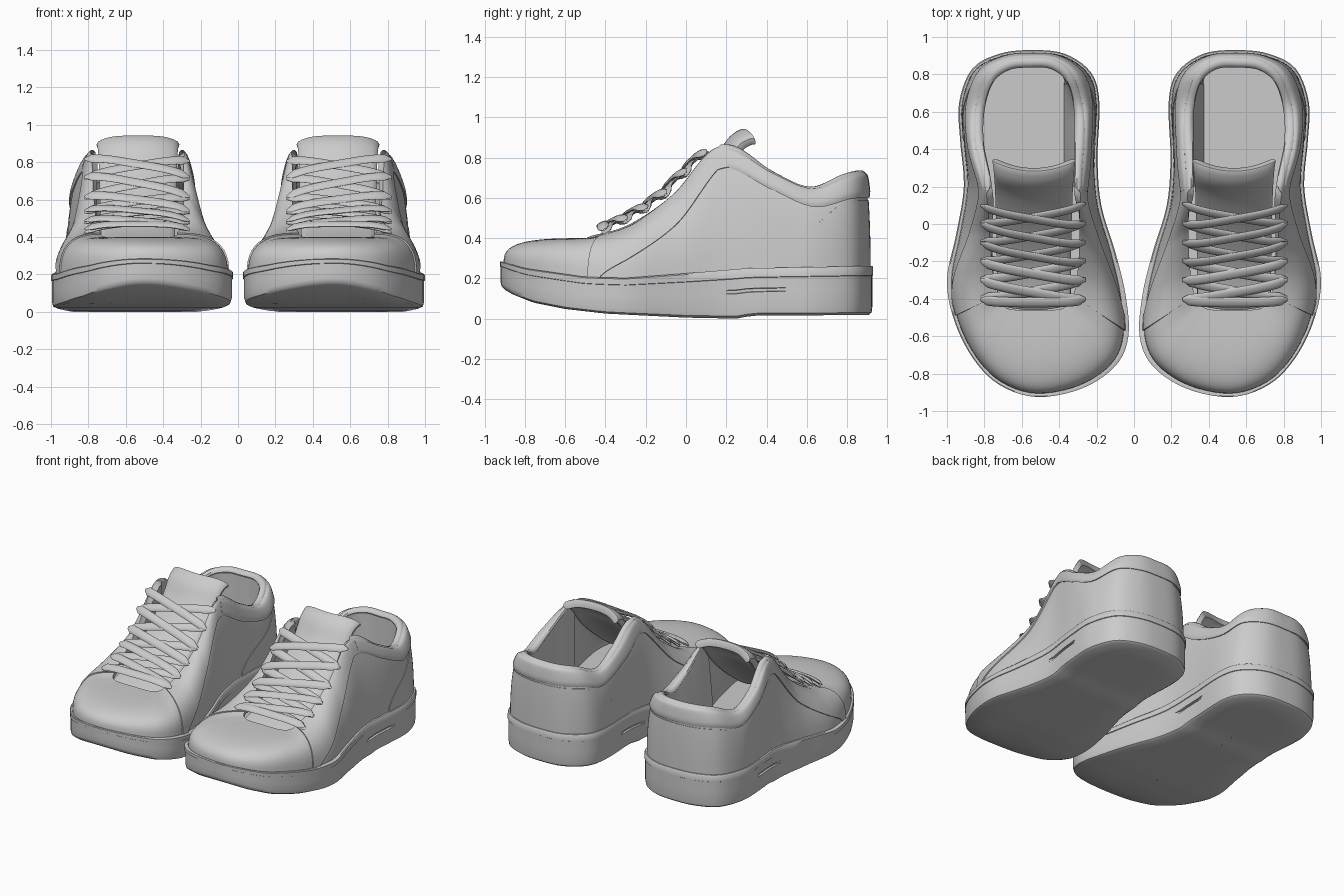
import bpy
import math
from math import sin, cos, pi
from mathutils import Vector

cube = bpy.data.objects.get("Cube")
if cube:
    bpy.data.objects.remove(cube)

grey = bpy.data.materials.new("plain_grey")
grey.use_nodes = True
grey.diffuse_color = (0.6, 0.6, 0.6, 1)
grey.node_tree.nodes["Principled BSDF"].inputs["Base Color"].default_value = grey.diffuse_color

# Sole outline, from the toe round the outer side, heel and inner side
OUTLINE = [(.52, -.925), (.72, -.86), (.86, -.72), (.96, -.52), (1, -.3), (.95, -.05),
           (.91, .2), (.93, .45), (.935, .65), (.865, .83), (.72, .91), (.55, .93),
           (.37, .91), (.23, .81), (.185, .65), (.195, .35), (.175, .1), (.1, -.15),
           (.045, -.38), (.03, -.6), (.1, -.76), (.28, -.88)]
# Matching edge of the throat and collar
THROAT = [(.53, -.46, .4), (.6, -.46, .4), (.68, -.45, .4), (.73, -.4, .41),
          (.755, -.25, .47), (.77, -.05, .62), (.785, .17, .85), (.845, .42, .72),
          (.84, .62, .64), (.78, .79, .7), (.68, .865, .72), (.56, .88, .72),
          (.43, .87, .72), (.33, .79, .7), (.28, .62, .64), (.275, .42, .72),
          (.29, .17, .85), (.29, -.05, .62), (.3, -.25, .47), (.33, -.4, .41),
          (.38, -.45, .4), (.45, -.46, .4)]
# Roundness of the wall at each station, toe to heel; mirrored for the inner side
ROUND = [1, 1, 1, .9, .65, .45, .4, .7, .7, .7, .65, .65]
COUNT = len(OUTLINE)
SOLE_TOP = [(-.92, .285), (-.8, .25), (-.5, .207), (-.3, .202), (0, .225), (.3, .25), (.93, .262)]
SOLE_BASE = [(-.92, .155), (-.86, .12), (-.76, .08), (-.6, .048), (-.4, .025), (0, .005),
             (.25, 0), (.33, .015), (.93, .018)]


def level(keys, y):
    """Height at y, read from a short list of keys."""
    if y <= keys[0][0]:
        return keys[0][1]
    for (a, p), (b, q) in zip(keys, keys[1:]):
        if y <= b:
            return p + (q - p) * (y - a) / (b - a)
    return keys[-1][1]


def spline(points, u, closed=True):
    """Smooth curve through the points."""
    n, i = len(points), math.floor(u)
    if not closed:
        i = min(i, n - 2)
    t = u - i
    pick = (lambda k: k % n) if closed else (lambda k: max(0, min(n - 1, k)))
    a, b, c, d = (Vector(points[pick(i + k)]) for k in (-1, 0, 1, 2))
    return b + (c - a) * t / 2 + (a * 2 - b * 5 + c * 4 - d) * t * t / 2 + (b * 3 - a - c * 3 + d) * t ** 3 / 2


def inset(u, k):
    """Outline point moved by the fraction k towards the spine of the foot."""
    p = spline(OUTLINE, u)
    return p.lerp(Vector((.55, max(-.55, min(.6, p.y)))), k)


def wall(u, v):
    """Surface of the upper: u runs round the foot, v from sole to edge."""
    p = inset(u, .05)
    base = Vector((p.x, p.y, level(SOLE_TOP, p.y) - .015))
    edge = spline(THROAT, u)
    i, t = math.floor(u) % COUNT, u % 1
    near, far = (ROUND[min(k % COUNT, -k % COUNT)] for k in (i, i + 1))
    w = near + (far - near) * t
    a = v * pi / 2
    out = (1 - w) * v + w * (1 - max(0, cos(a)) ** .6)
    up = (1 - w) * v + w * sin(a) ** .6
    flat = base.lerp(edge, out)
    flat.z = base.z + (edge.z - base.z) * up
    return flat


def raised(u, v, height):
    e = .02
    lo, hi = max(0, v - e), min(1, v + e)
    n = (wall(u + e, v) - wall(u - e, v)).cross(wall(u, hi) - wall(u, lo))
    return wall(u, v) + n.normalized() * height


def sheet(name, f, nu, nv, closed=False, thick=0, subdivide=0):
    """Grid surface from f(i, j), made once for each shoe."""
    for side, label in ((1, "left"), (-1, "right")):
        verts = [f(i, j) for j in range(nv) for i in range(nu)]
        verts = [(p[0] * side, p[1], p[2]) for p in verts]
        faces = []
        for j in range(nv - 1):
            for i in range(nu if closed else nu - 1):
                k = (i + 1) % nu
                q = (j * nu + i, j * nu + k, (j + 1) * nu + k, (j + 1) * nu + i)
                faces.append(q if side > 0 else q[::-1])
        mesh = bpy.data.meshes.new(f"{label}_{name}")
        mesh.from_pydata(verts, [], faces)
        mesh.materials.append(grey)
        ob = bpy.data.objects.new(mesh.name, mesh)
        bpy.context.collection.objects.link(ob)
        bpy.ops.object.select_all(action='DESELECT')
        ob.select_set(True)
        bpy.context.view_layer.objects.active = ob
        if thick:
            ob.modifiers.new("thickness", 'SOLIDIFY').thickness = thick
        if subdivide:
            ob.modifiers.new("soften", 'SUBSURF').levels = subdivide
        for m in list(ob.modifiers):
            bpy.ops.object.modifier_apply(modifier=m.name)
        bpy.ops.object.shade_smooth_by_angle(angle=math.radians(40))


# Sole: rows of (inset, height fraction), with a lip at the top and a side slot
ROWS = [(1, 0), (.5, 0), (.07, 0), (.025, .05), (.012, .18), (.012, .5), (.012, .51), (.012, .57),
        (.012, .58), (.012, .8), (0, .81), (0, .97), (.015, 1), (.07, 1), (1, 1)]
FINE = 5


def sole_point(i, j):
    u, (k, h) = i / FINE, ROWS[j]
    y = spline(OUTLINE, u).y
    if j in (6, 7) and .24 < y < .46:
        k = .05
    p = inset(u, k)
    low, high = level(SOLE_BASE, p.y), level(SOLE_TOP, p.y)
    return (p.x, p.y, low + (high - low) * h)


sheet("sole", sole_point, COUNT * FINE, len(ROWS), True)

# Upper and insole
sheet("upper", lambda i, j: wall(i / FINE, j / 16), COUNT * FINE, 17, True, thick=.035)


def insole_point(i, j):
    p = inset(i / FINE, (.08, .5, 1)[j])
    return (p.x, p.y, .27)


sheet("insole", insole_point, COUNT * FINE, 3, True)


# Overlays that follow the upper
def patch(name, u0, u1, low, high, height, thick=.014):
    nu, nv = 50, 11

    def f(i, j):
        u, s = u0 + (u1 - u0) * i / (nu - 1), j / (nv - 1)
        return raised(u, low(u) + (high(u) - low(u)) * s, height(u, s))
    sheet(name, f, nu, nv, thick=thick)


def stay_edge(u):
    return max(0, min(.75, (u - 3.4) * .3))


def top(u):
    return 1


def padding(u, s):
    fade = min(1, .6 + .8 * (4.9 - abs(u - 11)))
    return .016 * fade * min(1, .5 + 1.2 * sin(pi * s))


patch("outer_eyestay", 3.15, 6.15, stay_edge, top, lambda u, s: .008)
patch("inner_eyestay", COUNT - 6.15, COUNT - 3.15, lambda u: stay_edge(COUNT - u), top, lambda u, s: .008)
patch("heel_counter", 7, 15, lambda u: 0, lambda u: .02 + .5 * min(1, (4 - abs(u - 11)) / 1.6),
      lambda u, s: .004)
patch("collar_pad", 6.1, 15.9, lambda u: .55 + .2 * (abs(u - 11) / 4.9) ** 4, top, padding, thick=.04)


# Rounded collar rim and the lining below it, leaning in on the inner side
def rim(j):
    p = spline(THROAT, 6 + j / 6)
    return p, Vector((.56 - p.x, .5 - p.y, 0)).normalized()


def rim_point(i, j):
    (p, inward), a = rim(j), 2 * pi * i / 10
    return p + inward * (.014 - .03 * cos(a)) - Vector((0, 0, .01 + .026 * sin(a)))


def lining_point(i, j):
    (p, inward), s = rim(i), j / 6
    p = p + inward * .04
    floor = Vector((max(p.x, .375), p.y, .26))
    return p.lerp(floor, s)


sheet("collar_rim", rim_point, 10, 61, True)
sheet("lining", lining_point, 61, 7)

# Tongue
TONGUE = [(-.47, .375), (-.25, .455), (-.05, .6), (.12, .765), (.2, .885), (.25, .93), (.285, .945)]


def tongue_point(i, j):
    t, s = i / 6 - 1, j / 24
    p = spline(TONGUE, s * 6, False)
    half = .2 + .035 * s
    return (.535 + half * t, p.x + (.03 + .03 * s) * t * t, p.y - .045 * s * t ** 4)


sheet("tongue", tongue_point, 13, 25, thick=.055, subdivide=1)

# Laces: criss-cross flat bands between eyelet rows
EYELETS = [(-.4, .435), (-.3, .485), (-.2, .54), (-.1, .615), (0, .72), (.1, .815)]


def lace(name, start, end, lift):
    a, b = (Vector((0, *EYELETS[k])) for k in (start, end))
    slope = Vector((0, .72, .69)) if start + end > 4 else Vector((0, .88, .47))
    normal = Vector((0, -slope.z, slope.y))

    def f(i, j):
        t, angle = j / 8 - 1, 2 * pi * i / 10
        centre = a.lerp(b, j / 16) + normal * (lift + .02 - .032 * t ** 4)
        centre.x = .54 + .28 * t
        size = .3 if j in (0, 16) else 1
        return centre + (slope * (.03 * cos(angle)) + normal * (.011 * sin(angle))) * size
    sheet(name, f, 10, 17, True)


lace("bottom_lace", 0, 0, .02)
for row in range(len(EYELETS) - 1):
    lace(f"rising_lace_{row + 1}", row, row + 1, .014)
    lace(f"falling_lace_{row + 1}", row + 1, row, 0)
